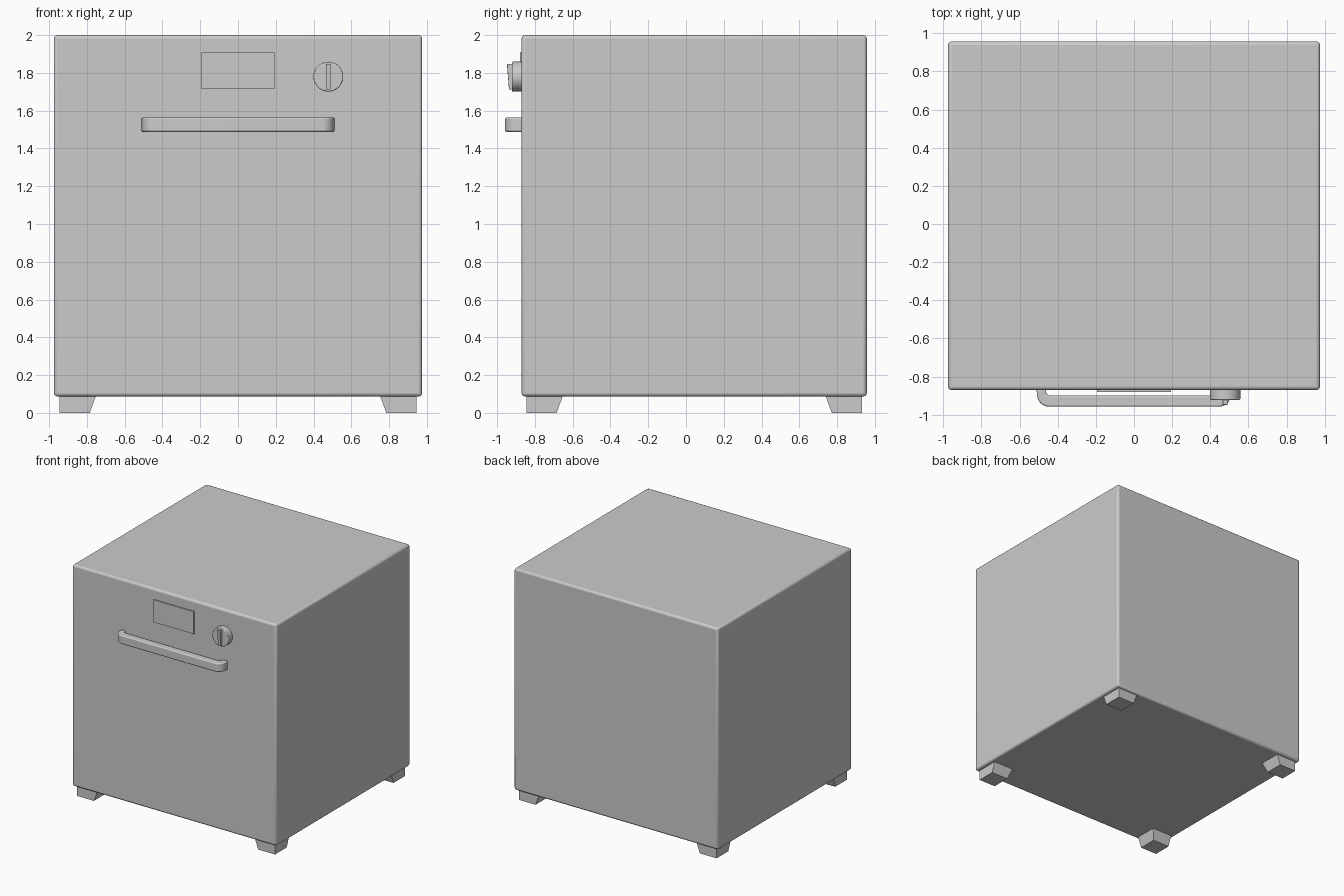
import bpy, bmesh, math
from mathutils import Vector

if "Cube" in bpy.data.objects:
    bpy.data.objects.remove(bpy.data.objects["Cube"])


def finish(name, bm, bevel=0.0, segments=3):
    bmesh.ops.recalc_face_normals(bm, faces=bm.faces)
    mesh = bpy.data.meshes.new(name)
    bm.to_mesh(mesh)
    bm.free()
    obj = bpy.data.objects.new(name, mesh)
    bpy.context.collection.objects.link(obj)
    if bevel:
        mod = obj.modifiers.new("Bevel", 'BEVEL')
        mod.width, mod.segments = bevel, segments
        mod.limit_method, mod.angle_limit = 'ANGLE', math.radians(40)
        bpy.ops.object.select_all(action='DESELECT')
        obj.select_set(True)
        bpy.context.view_layer.objects.active = obj
        bpy.ops.object.shade_smooth_by_angle(angle=math.radians(35))
    return obj


def box(name, lo, hi, bevel=0.0):
    bm = bmesh.new()
    bmesh.ops.create_cube(bm, size=1)
    for v in bm.verts:
        v.co = Vector([lo[i] + (v.co[i] + 0.5) * (hi[i] - lo[i]) for i in range(3)])
    return finish(name, bm, bevel)


def prism(name, points, offset, bevel=0.0):
    bm = bmesh.new()
    face = bm.faces.new([bm.verts.new(p) for p in points])
    ext = bmesh.ops.extrude_face_region(bm, geom=[face])["geom"]
    bmesh.ops.translate(bm, vec=offset,
                        verts=[g for g in ext if isinstance(g, bmesh.types.BMVert)])
    if not face.is_valid or len(bm.faces) < len(points) + 2:
        bm.faces.new([bm.verts[i] for i in range(len(points))])
    return finish(name, bm, bevel)


# Cabinet
box("cabinet", (-0.975, -0.87, 0.087), (0.975, 0.957, 2.0), 0.018)

# Display panel
box("display_panel", (-0.193, -0.88, 1.715), (0.193, -0.86, 1.908))

# Feet: vertical outer sides, inner sides tapering toward the floor
for side, sx in (("left", -1), ("right", 1)):
    for end, y_out, sy in (("front", -0.845, -1), ("back", 0.932, 1)):
        bm = bmesh.new()
        bmesh.ops.create_cube(bm, size=1)
        for v in bm.verts:
            inset = 0.195 if v.co.z > 0 else 0.16
            x = 0.945 if v.co.x > 0 else 0.945 - inset
            y = 0 if v.co.y > 0 else inset
            v.co = (sx * x, y_out - sy * y, 0.095 if v.co.z > 0 else 0)
        finish(f"{end}_{side}_foot", bm)

# Handle: flat bar with rounded outer corners
outer = [(0.512, -0.865)]
for i in range(9):
    a = math.radians(i * 90 / 8)
    outer.append((0.445 + 0.063 * math.cos(a), -0.895 - 0.063 * math.sin(a)))
inner = [(0.445 + 0.016 * math.cos(a), -0.882 - 0.016 * math.sin(a))
         for a in (math.pi / 2, math.pi / 4, 0)] + [(0.463, -0.865)]
right = inner[::-1] + []
half = outer + []
loop = ([(x, y) for x, y in half] + [(-x, y) for x, y in half[::-1]]
        + [(-x, y) for x, y in right] + [(x, y) for x, y in right[::-1]])
prism("handle", [(x, y, 1.488) for x, y in loop], (0, 0, 0.076), 0.009)

# Knob dial
KX, KZ = 0.478, 1.78
bm = bmesh.new()
bmesh.ops.create_cone(bm, cap_ends=True, segments=48, radius1=0.079, radius2=0.079, depth=0.06)
for v in bm.verts:
    v.co = (KX + v.co.x, -0.892 - v.co.z, KZ + v.co.y)
finish("knob_dial", bm, 0.005, 2)

# Knob grip: thin ridge, taller at the top end
grip = [(-0.91, 1.711), (-0.937, 1.711), (-0.948, 1.848), (-0.91, 1.848)]
prism("knob_grip", [(KX - 0.013, y, z) for y, z in grip], (0.026, 0, 0), 0.002)
